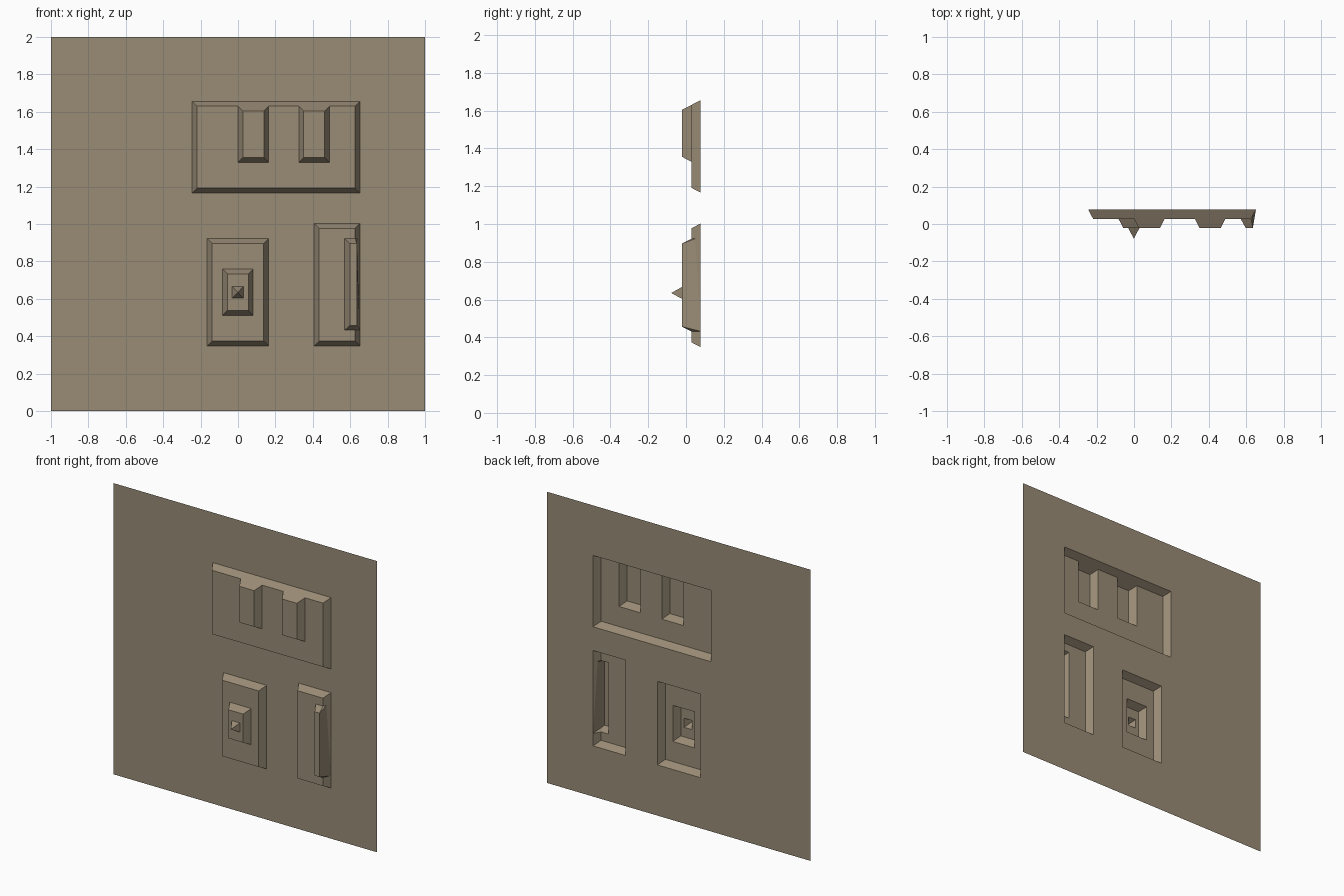
import bpy, bmesh

if "Cube" in bpy.data.objects:
    bpy.data.objects.remove(bpy.data.objects["Cube"])

WALL_Y, PANEL_Y, BLOCK_Y, TIP_Y = 0.078, 0.028, -0.022, -0.078
BEVEL = 0.026

mat = bpy.data.materials.new("taupe")
mat.diffuse_color = (0.32, 0.26, 0.18, 1)
mat.use_nodes = True
mat.node_tree.nodes["Principled BSDF"].inputs["Base Color"].default_value = mat.diffuse_color


def inset(r, d=BEVEL):
    return (r[0] + d, r[1] + d, r[2] - d, r[3] - d)


def corners(r, y):
    x0, z0, x1, z1 = r
    return [(x0, y, z0), (x1, y, z0), (x1, y, z1), (x0, y, z1)]


def face(bm, *pts):
    bm.faces.new([bm.verts.new(p) for p in pts])


def plate(bm, r, y, holes=()):
    """Flat sheet facing -y with rectangular openings."""
    xs = sorted({v for q in (r, *holes) for v in (q[0], q[2])})
    zs = sorted({v for q in (r, *holes) for v in (q[1], q[3])})
    for xa, xb in zip(xs, xs[1:]):
        for za, zb in zip(zs, zs[1:]):
            cx, cz = (xa + xb) / 2, (za + zb) / 2
            if not any(h[0] < cx < h[2] and h[1] < cz < h[3] for h in holes):
                face(bm, *corners((xa, za, xb, zb), y))


def slopes(bm, r, y0, y1, skip=()):
    """Bevelled sides; side order is bottom, right, top, left."""
    a, b = corners(r, y0), corners(inset(r), y1)
    for i in range(4):
        if i not in skip:
            j = (i + 1) % 4
            face(bm, a[i], a[j], b[j], b[i])


def finish(name, bm):
    bmesh.ops.remove_doubles(bm, verts=bm.verts, dist=0.0005)
    me = bpy.data.meshes.new(name)
    bm.to_mesh(me)
    bm.free()
    me.materials.append(mat)
    bpy.context.collection.objects.link(bpy.data.objects.new(name, me))


# Rectangles are (x0, z0, x1, z1)
upper = (-0.245, 1.166, 0.652, 1.656)
left = (-0.165, 0.348, 0.163, 0.922)
right = (0.407, 0.348, 0.652, 1.003)

# Thin wall with openings behind the panels
bm = bmesh.new()
plate(bm, (-1, 0, 1, 2), WALL_Y, (upper, left, right))
finish("wall", bm)

# Upper panel with two blocks hanging from its top edge
bm = bmesh.new()
blocks = [(x, 1.33, x + 0.164, 1.63) for x in (0.0, 0.325)]
slopes(bm, upper, WALL_Y, PANEL_Y)
plate(bm, inset(upper), PANEL_Y, blocks)
for b in blocks:
    slopes(bm, b, PANEL_Y, BLOCK_Y)
    plate(bm, inset(b), BLOCK_Y)
finish("upper_panel", bm)

# Left panel with a centre block and a pointed stud
bm = bmesh.new()
block = (-0.083, 0.512, 0.081, 0.76)
stud = (-0.031, 0.604, 0.029, 0.666)
slopes(bm, left, WALL_Y, PANEL_Y)
plate(bm, inset(left), PANEL_Y, [block])
slopes(bm, block, PANEL_Y, BLOCK_Y)
plate(bm, inset(block), BLOCK_Y, [stud])
base = corners(stud, BLOCK_Y)
for i in range(4):
    face(bm, base[i], base[(i + 1) % 4], (-0.001, TIP_Y, 0.635))
finish("left_panel", bm)

# Right panel, with a ridge that cuts into its right bevel
bm = bmesh.new()
face_rect = inset(right)
ridge = (0.57, 0.432, face_rect[2], 0.922)
slopes(bm, right, WALL_Y, PANEL_Y, skip=(1,))
plate(bm, face_rect, PANEL_Y, [ridge])
o, n = corners(right, WALL_Y), corners(face_rect, PANEL_Y)
b0, b1, b2, b3 = corners(ridge, PANEL_Y)
f0, f1, f2, f3 = corners((0.598, 0.457, 0.635, 0.896), BLOCK_Y)
e = (right[2], WALL_Y, ridge[1])
h = (0.637, 0.049, ridge[3])
# remaining right bevel
face(bm, o[1], e, b1, n[1])
face(bm, e, o[2], h)
face(bm, o[2], n[2], b2, h)
# ridge sides and front
face(bm, b0, b1, f1, f0)
face(bm, b1, e, f1)
face(bm, e, h, f2, f1)
face(bm, h, b2, f2)
face(bm, b2, b3, f3, f2)
face(bm, b3, b0, f0, f3)
face(bm, f0, f1, f2, f3)
finish("right_panel", bm)
